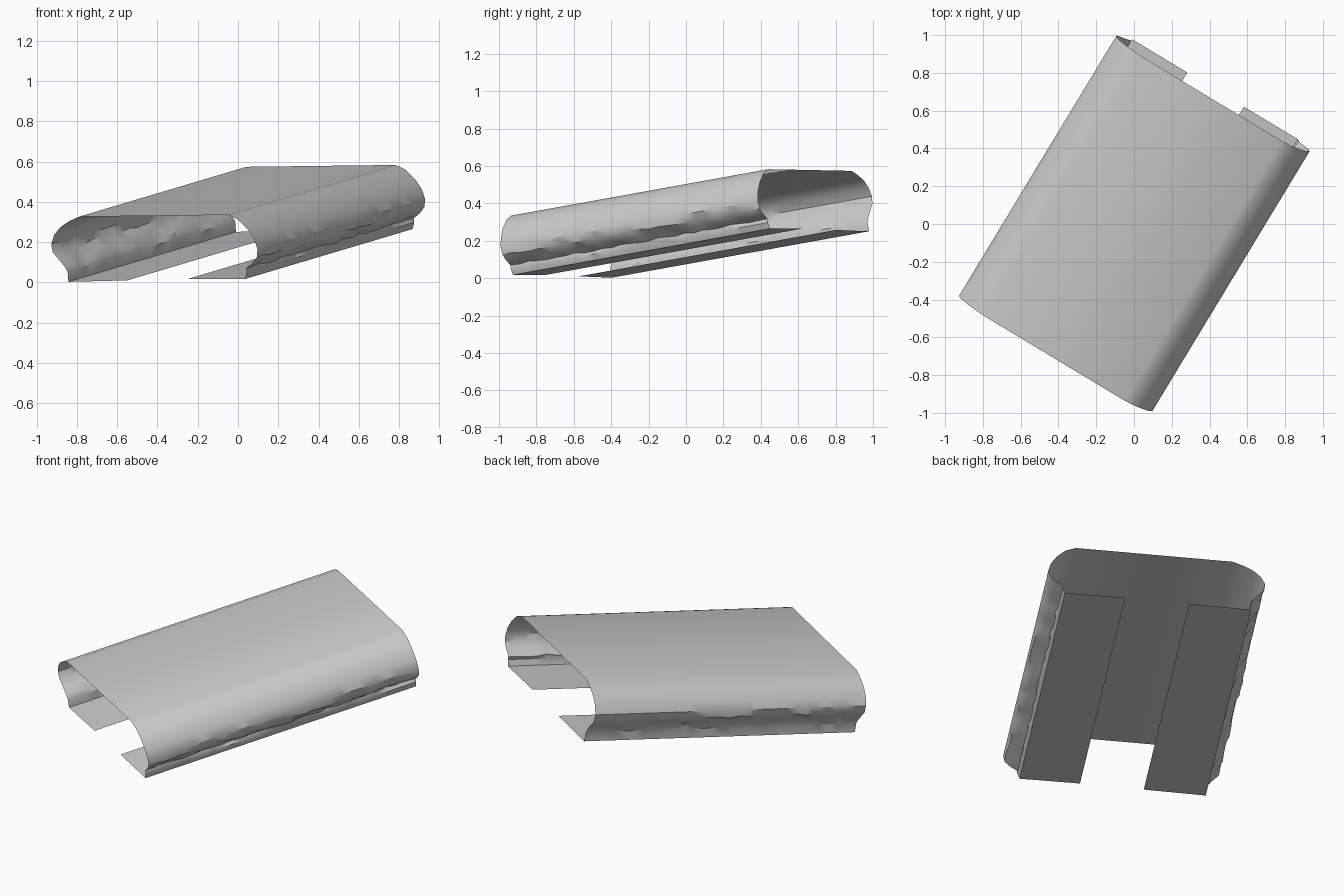
import bpy, bmesh, math, random
from mathutils import Vector

random.seed(4)
cube = bpy.data.objects.get("Cube")
if cube:
    bpy.data.objects.remove(cube, do_unlink=True)

grey = bpy.data.materials.new("plain grey")
grey.use_nodes = True
colour = (0.6, 0.6, 0.6, 1)
grey.diffuse_color = colour
grey.node_tree.nodes["Principled BSDF"].inputs["Base Color"].default_value = colour

AXIS = Vector((0.832, 1.375, 0.248))  # direction the sheet runs along
STEPS = 28

# Cross-section halves as (x, z), from the top edge down to the flange tip
LEFT = [(-0.79, 0.326), (-0.84, 0.303), (-0.883, 0.273), (-0.913, 0.235), (-0.927, 0.19),
        (-0.92, 0.15), (-0.89, 0.115), (-0.862, 0.08), (-0.846, 0.055), (-0.842, 0.003), (-0.55, 0.01)]
RIGHT = [(-0.05, 0.335), (0.0, 0.312), (0.047, 0.265), (0.08, 0.215), (0.097, 0.165),
         (0.093, 0.125), (0.07, 0.095), (0.04, 0.07), (0.043, 0.05), (0.035, 0.017), (-0.25, 0.017)]
CREASE = (5, 6, 7)                    # profile points that are slightly crumpled


def section_point(x, z):
    """Place a profile point on the end plane, square to the sheet's axis."""
    return Vector((x, -0.965 - 0.6 * x + 0.19 * (0.335 - z), z))


# One open sheet: left flange, left wall, top, right wall, right flange
profile = LEFT[::-1] + RIGHT
crumpled = {len(LEFT) - 1 - i for i in CREASE} | {len(LEFT) + i for i in CREASE}
bm = bmesh.new()
rows = []
for s in range(STEPS + 1):
    row = []
    for i, (x, z) in enumerate(profile):
        p = section_point(x, z) + AXIS * (s / STEPS)
        if i in crumpled and 0 < s < STEPS:
            side = -1 if i < len(LEFT) else 1
            p += Vector((0.86, -0.51, 0)) * side * random.uniform(-0.014, 0.006)
            p.z += random.uniform(-0.006, 0.006)
        row.append(bm.verts.new(p))
    rows.append(row)
for a, b in zip(rows, rows[1:]):
    for i in range(len(profile) - 1):
        bm.faces.new((a[i], b[i], b[i + 1], a[i + 1]))
bmesh.ops.recalc_face_normals(bm, faces=bm.faces)
top = max(bm.faces, key=lambda f: f.calc_center_median().z)
if top.normal.z < 0:
    bmesh.ops.reverse_faces(bm, faces=bm.faces)

mesh = bpy.data.meshes.new("folded_sheet_cover")
bm.to_mesh(mesh)
bm.free()
mesh.materials.append(grey)
cover = bpy.data.objects.new("folded_sheet_cover", mesh)
bpy.context.collection.objects.link(cover)
bpy.ops.object.select_all(action="DESELECT")
cover.select_set(True)
bpy.context.view_layer.objects.active = cover
bpy.ops.object.shade_smooth_by_angle(angle=math.radians(32))
